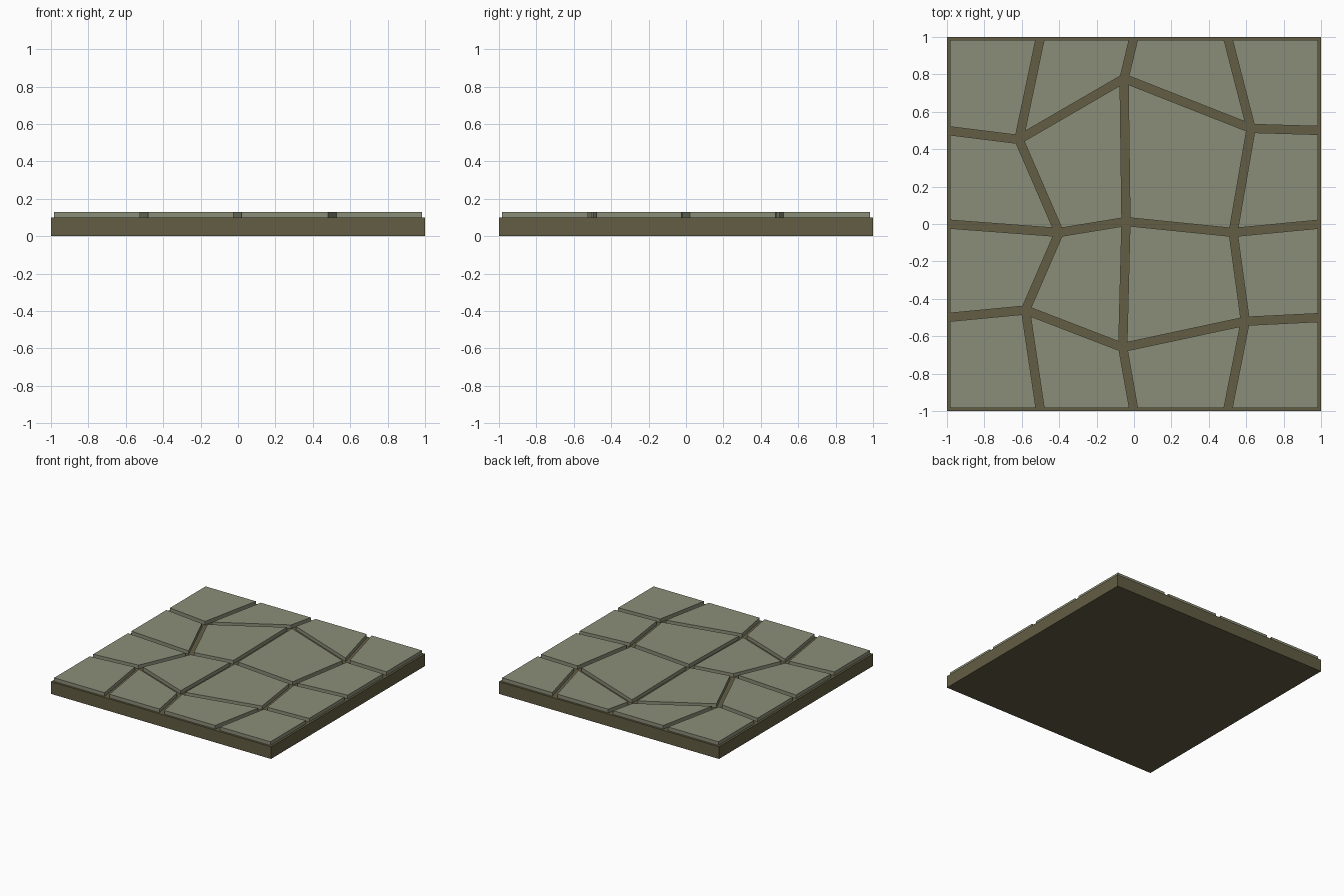
import bpy, bmesh
from mathutils import Vector
from mathutils.geometry import intersect_line_line_2d

if "Cube" in bpy.data.objects:
    bpy.data.objects.remove(bpy.data.objects["Cube"])

BASE_TOP, TILE_TOP = 0.10, 0.13
BORDER, HALF_GAP = 0.017, 0.022


def material(name, rgb):
    m = bpy.data.materials.new(name)
    m.diffuse_color = (*rgb, 1)
    m.use_nodes = True
    m.node_tree.nodes["Principled BSDF"].inputs["Base Color"].default_value = m.diffuse_color
    return m


def prism(name, outline, z0, z1, mat):
    """Extrude a counter-clockwise outline from z0 to z1."""
    bm = bmesh.new()
    face = bm.faces.new([bm.verts.new((p[0], p[1], z0)) for p in outline])
    ext = bmesh.ops.extrude_face_region(bm, geom=[face], use_keep_orig=True)
    bmesh.ops.translate(bm, vec=(0, 0, z1 - z0),
                        verts=[g for g in ext["geom"] if isinstance(g, bmesh.types.BMVert)])
    bmesh.ops.recalc_face_normals(bm, faces=bm.faces)
    mesh = bpy.data.meshes.new(name)
    bm.to_mesh(mesh)
    bm.free()
    mesh.materials.append(mat)
    ob = bpy.data.objects.new(name, mesh)
    bpy.context.collection.objects.link(ob)
    return ob


def inset(poly):
    """Move each edge inward: less along the slab rim than along the joints."""
    lines = []
    for a, b in zip(poly, poly[1:] + poly[:1]):
        rim = any(abs(a[i]) == 1 and a[i] == b[i] for i in (0, 1))
        d = (b - a).normalized()
        off = Vector((-d.y, d.x)) * (BORDER if rim else HALF_GAP)
        lines.append((a + off - d * 2, b + off + d * 2))
    return [intersect_line_line_2d(*lines[i - 1], *lines[i]) for i in range(len(lines))]


stone = material("stone", (0.26, 0.27, 0.19))
mortar = material("mortar", (0.125, 0.11, 0.056))

# Mortar slab
prism("mortar_slab", [(-1, -1), (1, -1), (1, 1), (-1, 1)], 0, BASE_TOP, mortar)

# Joint crossings: regular on the rim, irregular inside
inner = [[(-0.58, -0.46), (-0.06, -0.66), (0.595, -0.52)],
         [(-0.40, -0.045), (-0.043, 0.013), (0.53, -0.045)],
         [(-0.615, 0.452), (-0.053, 0.778), (0.626, 0.511)]]
steps = [-1, -0.5, 0, 0.5, 1]
grid = [[Vector((x, y)) for x in steps] for y in steps]
for r, row in enumerate(inner):
    for c, p in enumerate(row):
        grid[r + 1][c + 1] = Vector(p)

# Paving stones
for r in range(4):
    for c in range(4):
        cell = [grid[r][c], grid[r][c + 1], grid[r + 1][c + 1], grid[r + 1][c]]
        prism(f"paving_stone_{r}_{c}", inset(cell), BASE_TOP, TILE_TOP, stone)
